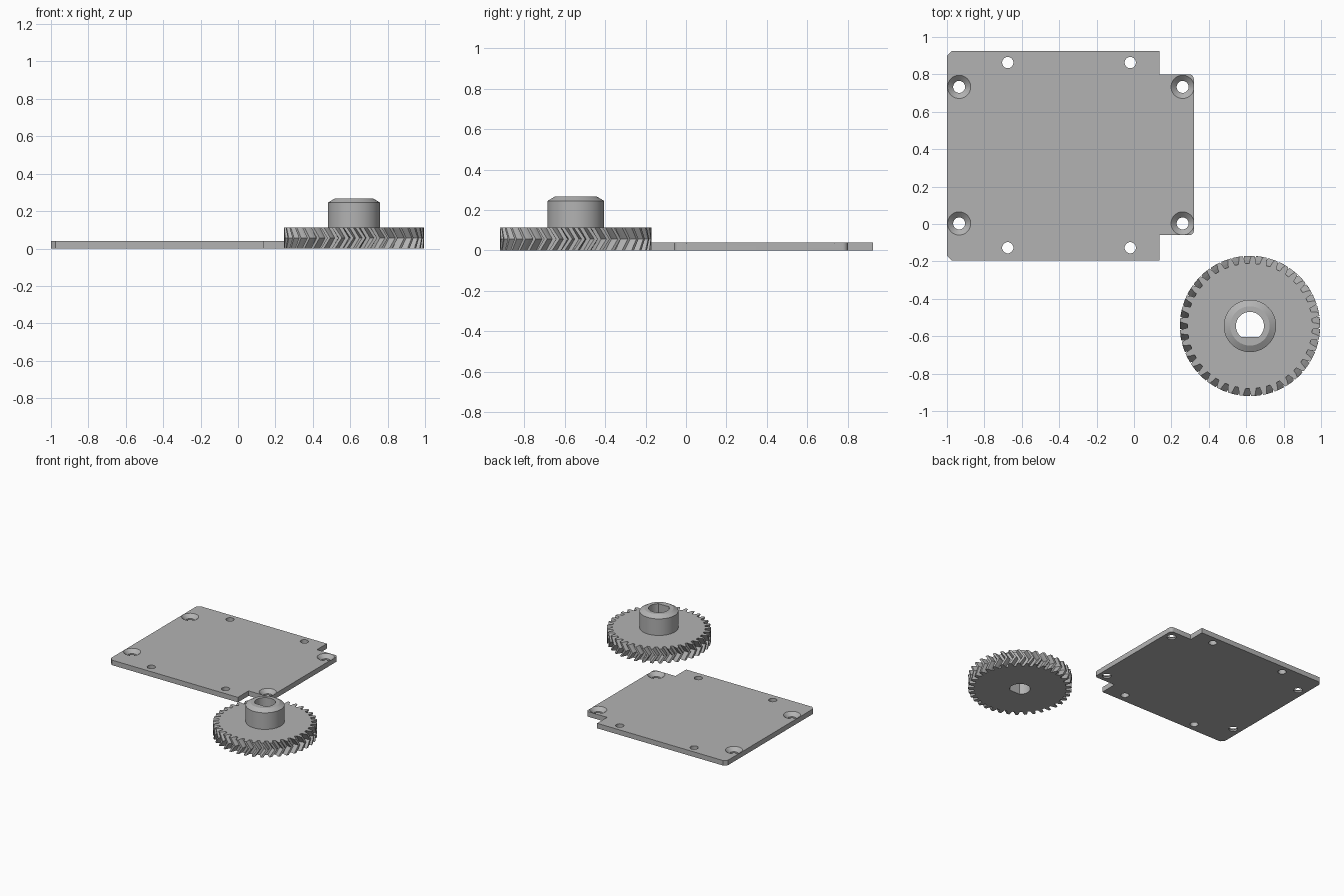
import bpy, bmesh
from math import sin, cos, pi, asin, radians

cube = bpy.data.objects.get("Cube")
if cube:
    bpy.data.objects.remove(cube, do_unlink=True)

grey = bpy.data.materials.new("light_grey")
grey.use_nodes = True
colour = (0.45, 0.45, 0.45, 1)
grey.diffuse_color = colour
grey.node_tree.nodes["Principled BSDF"].inputs["Base Color"].default_value = colour


def loft(name, loops, at=(0, 0, 0)):
    """Join equal-length rings of points into one closed solid."""
    bm = bmesh.new()
    rings = [[bm.verts.new(p) for p in loop] for loop in loops]
    n = len(rings[0])
    for a, b in zip(rings, rings[1:]):
        for i in range(n):
            j = (i + 1) % n
            bm.faces.new((a[i], a[j], b[j], b[i]))
    bm.faces.new(rings[0][::-1])
    bm.faces.new(rings[-1])
    bmesh.ops.recalc_face_normals(bm, faces=bm.faces)
    mesh = bpy.data.meshes.new(name)
    bm.to_mesh(mesh)
    bm.free()
    mesh.materials.append(grey)
    obj = bpy.data.objects.new(name, mesh)
    obj.location = at
    bpy.context.collection.objects.link(obj)
    return obj


def turned(name, profile, at, sides=48):
    """Solid of revolution from (radius, z) pairs."""
    return loft(name, [[(r * cos(2 * pi * i / sides), r * sin(2 * pi * i / sides), z)
                        for i in range(sides)] for r, z in profile], at)


def cut(obj, cutter):
    mod = obj.modifiers.new("cut", "BOOLEAN")
    mod.operation = "DIFFERENCE"
    mod.solver = "EXACT"
    mod.object = cutter
    cutter.hide_render = True
    cutter.hide_viewport = True
    cutter.display_type = "WIRE"


def smooth(obj, angle):
    bpy.ops.object.select_all(action="DESELECT")
    obj.select_set(True)
    bpy.context.view_layer.objects.active = obj
    bpy.ops.object.shade_smooth_by_angle(angle=radians(angle))


def rounded(cx, cy, r, start, steps=6):
    """Quarter arc of points around a corner centre."""
    return [(cx + r * cos(start + pi / 2 * i / steps), cy + r * sin(start + pi / 2 * i / steps))
            for i in range(steps + 1)]


# Mounting plate: clipped left corners, stepped right edge with a rounded tab
T = 0.04
LEFT, STEP, RIGHT, LOW, HIGH = -1, 0.135, 0.32, -0.195, 0.925
TAB_LOW, TAB_HIGH, C = -0.06, 0.8, 0.025
outline = [(LEFT + C, LOW), (STEP, LOW), (STEP, TAB_LOW)]
outline += rounded(RIGHT - C, TAB_LOW + C, C, -pi / 2)
outline += rounded(RIGHT - C, TAB_HIGH - C, C, 0)
outline += [(STEP, TAB_HIGH), (STEP, HIGH), (LEFT + C, HIGH), (LEFT, HIGH - C), (LEFT, LOW + C)]
plate = loft("mounting_plate", [[(x, y, z) for x, y in outline] for z in (0, T)])

# Countersunk screw holes and plain holes
for x in (-0.935, 0.26):
    for y in (0.003, 0.733):
        cut(plate, turned("countersink_cutter",
                          [(0.032, -0.02), (0.032, 0.012), (0.062, T), (0.062, 0.06)], (x, y, 0)))
for x in (-0.675, -0.02):
    for y in (-0.127, 0.863):
        cut(plate, turned("hole_cutter", [(0.03, -0.02), (0.03, 0.06)], (x, y, 0), 32))
smooth(plate, 30)

# Herringbone gear: the middle layer is twisted against the top and bottom
CENTRE = (0.62, -0.545, 0)
TEETH, TIP, ROOT, GEAR_H, TWIST = 37, 0.375, 0.334, 0.113, 0.1
pitch = 2 * pi / TEETH
tooth = [(-0.32, ROOT), (-0.25, 0.354), (-0.14, TIP), (0.14, TIP), (0.25, 0.354), (0.32, ROOT)]


def gear_ring(z, twist):
    return [(r * cos((k + f) * pitch + twist), r * sin((k + f) * pitch + twist), z)
            for k in range(TEETH) for f, r in tooth]


gear = loft("gear_wheel", [gear_ring(0, 0), gear_ring(GEAR_H / 2, TWIST), gear_ring(GEAR_H, 0)], CENTRE)

# Hub with a bevelled top rim
hub = turned("gear_hub", [(0.14, GEAR_H), (0.14, 0.245), (0.105, 0.266)], CENTRE, 64)

# D-shaped shaft bore through wheel and hub
BORE, FLAT = 0.075, 0.06
a = asin(FLAT / BORE)
arc = [-a + (pi + 2 * a) * i / 40 for i in range(41)]
bore = loft("bore_cutter", [[(BORE * cos(t), BORE * sin(t), z) for t in arc] for z in (-0.1, 0.4)], CENTRE)
for part in (gear, hub):
    cut(part, bore)
smooth(hub, 25)
